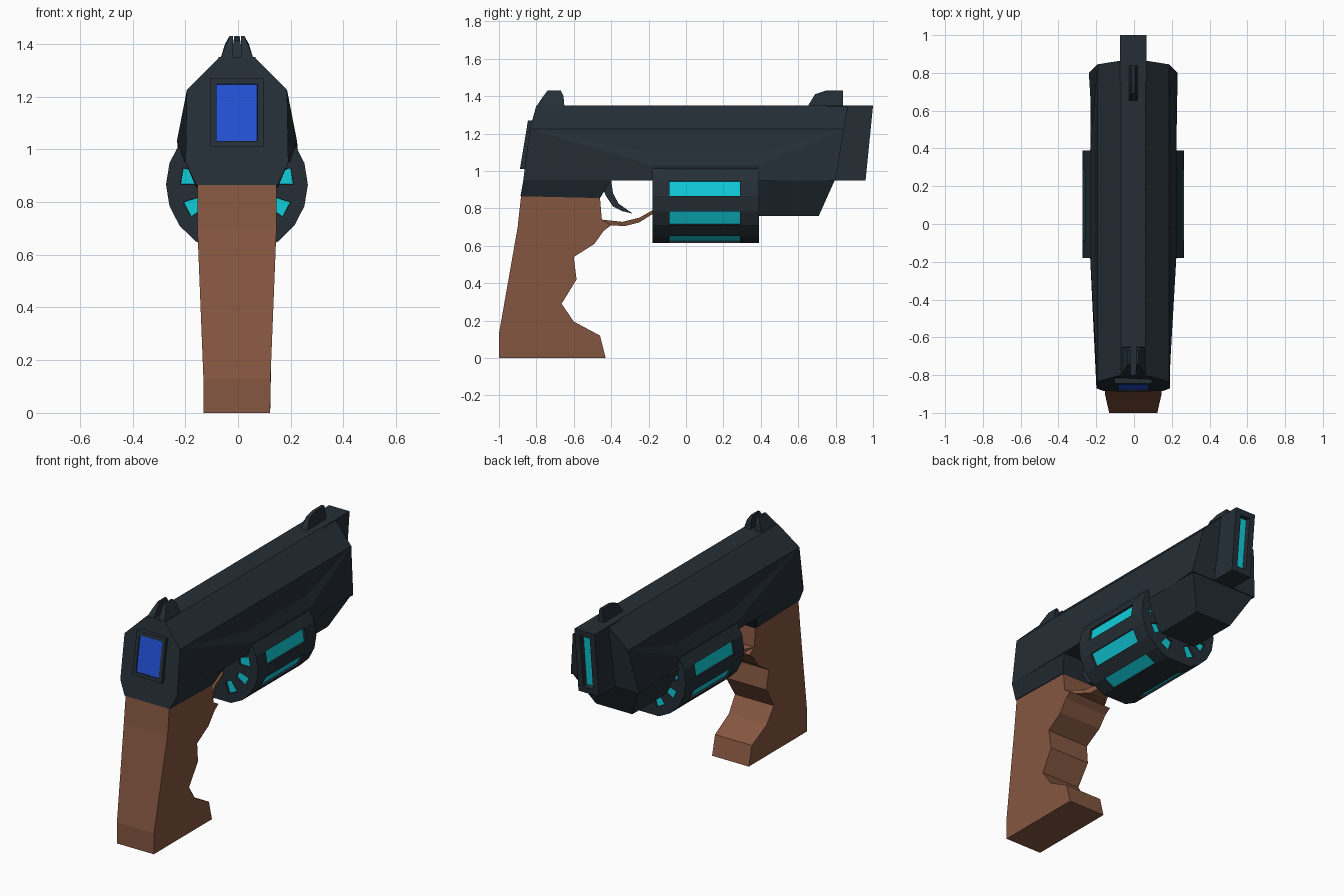
import bpy, bmesh, math
from mathutils import Vector

cube = bpy.data.objects.get("Cube")
if cube:
    bpy.data.objects.remove(cube, do_unlink=True)

CX = -0.004  # centre line


def material(name, r, g, b):
    m = bpy.data.materials.new(name)
    m.use_nodes = True
    m.diffuse_color = (r, g, b, 1)
    m.node_tree.nodes["Principled BSDF"].inputs["Base Color"].default_value = (r, g, b, 1)
    return m


GUNMETAL = material("dark gunmetal", 0.018, 0.028, 0.037)
BROWN = material("grip brown", 0.235, 0.095, 0.052)
CYAN = material("glow cyan", 0.005, 0.61, 0.71)
BLUE = material("screen blue", 0.018, 0.084, 0.68)


def finish(bm, name, *mats):
    bmesh.ops.remove_doubles(bm, verts=bm.verts, dist=0.0005)
    bmesh.ops.recalc_face_normals(bm, faces=bm.faces)
    mesh = bpy.data.meshes.new(name)
    bm.to_mesh(mesh)
    bm.free()
    obj = bpy.data.objects.new(name, mesh)
    obj.location.x = CX
    bpy.context.collection.objects.link(obj)
    for m in mats:
        mesh.materials.append(m)
    return obj


def bridge(bm, rings):
    """Skin a list of closed rings and cap both ends; returns faces per band."""
    rows = [[bm.verts.new(p) for p in ring] for ring in rings]
    n = len(rows[0])
    bands = []
    for a, b in zip(rows, rows[1:]):
        bands.append([bm.faces.new((a[i], a[(i + 1) % n], b[(i + 1) % n], b[i]))
                      for i in range(n)])
    bm.faces.new(rows[0])
    bm.faces.new(rows[-1])
    return bands


def prism(profile, width):
    """Side profile (y, z) spread across x; width(y, z) gives the two x limits."""
    bm = bmesh.new()
    bridge(bm, [[(width(y, z)[s], y, z) for y, z in profile] for s in (0, 1)])
    bmesh.ops.recalc_face_normals(bm, faces=bm.faces)
    return bm


def taper(z0, w0, z1, w1):
    def width(y, z):
        t = min(max((z - z0) / (z1 - z0), 0), 1)
        w = w0 + (w1 - w0) * t
        return -w, w
    return width


def recess(bm, faces, thickness, depth):
    """Sink panels into faces and colour them with the second material."""
    for f in faces:
        f.material_index = 1
    rim = bmesh.ops.inset_individual(bm, faces=faces, thickness=thickness,
                                     depth=0, use_even_offset=True)["faces"]
    walls = bmesh.ops.inset_individual(bm, faces=faces, thickness=0.001,
                                       depth=-depth, use_even_offset=True)["faces"]
    for f in rim + walls:
        f.material_index = 0


def facing(bm, direction):
    return [max(bm.faces, key=lambda f: f.normal.dot(Vector(direction)))]


# Upper body: half sections swept from rear to muzzle, swelling over the drum
sections = [
    [(.065, -.80, 1.35), (.19, -.835, 1.225), (.19, -.835, 1.225), (.19, -.835, 1.225), (.195, -.87, .95)],
    [(.065, -.18, 1.35), (.19, -.18, 1.225), (.205, -.18, 1.10), (.228, -.18, 1.03), (.20, -.18, .95)],
    [(.065, .39, 1.35), (.19, .39, 1.225), (.205, .39, 1.10), (.228, .39, 1.03), (.21, .39, .95)],
    [(.065, .865, 1.35), (.19, .845, 1.225), (.19, .845, 1.225), (.19, .845, 1.225), (.235, .80, .95)],
]
bm = bmesh.new()
bridge(bm, [s + [(-x, y, z) for x, y, z in reversed(s)] for s in sections])
finish(bm, "upper_body", GUNMETAL)

# Frame above the grip
finish(prism([(-.87, .95), (-.885, .865), (-.46, .855), (-.40, .95)],
             taper(.865, .155, .95, .195)), "grip_frame", GUNMETAL)

# Muzzle with a glowing slot
bm = prism([(.75, 1.35), (1.0, 1.35), (.96, .95), (.75, .95)], lambda y, z: (-.07, .07))
recess(bm, facing(bm, (0, 1, 0)), .037, .03)
finish(bm, "muzzle", GUNMETAL, CYAN)

# Lug under the barrel
finish(prism([(.37, .95), (.795, .95), (.71, .76), (.37, .76)],
             taper(.76, .125, .95, .225)), "barrel_lug", GUNMETAL)

# Rear display
bm = prism([(-.888, 1.01), (-.845, 1.27), (-.80, 1.27), (-.83, 1.01)], lambda y, z: (-.1, .1))
recess(bm, facing(bm, (0, -1, 0)), .022, .006)
finish(bm, "rear_display", GUNMETAL, BLUE)

# Sights
for name, side in (("left", 1), ("right", -1)):
    def prong(y, z, side=side):
        return side * .015, side * (.062 if z < 1.36 else .045 if z < 1.42 else .028)
    finish(prism([(-.80, 1.345), (-.77, 1.39), (-.74, 1.43), (-.67, 1.43), (-.655, 1.40), (-.65, 1.345)],
                 prong), "rear_sight_" + name, GUNMETAL)
finish(prism([(.65, 1.345), (.69, 1.41), (.75, 1.43), (.84, 1.43), (.84, 1.345)],
             taper(1.35, .022, 1.43, .01)), "front_sight", GUNMETAL)

# Drum: flat top and bottom, glowing windows on alternate sides and on both ends
R, ZC = .269, .866
angles = [math.radians(18 * k) for k in range(-4, 5)]
angles += [math.pi - a for a in reversed(angles)]
profile = [(.14, -.18), (.215, -.18), (R, -.18), (R, -.09),
           (R, .29), (R, .39), (.215, .39), (.14, .39)]
bm = bmesh.new()
bands = bridge(bm, [[(r * math.cos(a), y, ZC + r * math.sin(a) * .985) for a in angles]
                    for r, y in profile])
bmesh.ops.recalc_face_normals(bm, faces=bm.faces)
windows = [f for b in (0, 3, 6) for i, f in enumerate(bands[b]) if i % 2 == 0 and i != 8]
recess(bm, windows, .001, .012)
finish(bm, "drum", GUNMETAL, CYAN)

# Grip with finger grooves
finish(prism([(-1, 0), (-1, .13), (-.9, .70), (-.882, .865), (-.46, .857), (-.45, .74),
              (-.40, .71), (-.44, .68), (-.49, .61), (-.60, .54), (-.585, .42),
              (-.665, .29), (-.60, .195), (-.46, .12), (-.43, 0)],
             taper(.1, .126, .7, .15)), "grip", BROWN)


# Trigger guard narrowing toward the drum
def guard_width(y, z):
    w = .03 + .12 * min(max((-.30 - y) / .15, 0), 1)
    return -w, w


finish(prism([(-.45, .74), (-.34, .728), (-.25, .75), (-.17, .795), (-.17, .775),
              (-.25, .725), (-.33, .705), (-.40, .71)], guard_width), "trigger_guard", BROWN)

# Trigger
finish(prism([(-.40, .95), (-.39, .88), (-.36, .825), (-.285, .772), (-.34, .785),
              (-.39, .81), (-.43, .87), (-.46, .95)], lambda y, z: (-.025, .025)),
       "trigger", GUNMETAL)
